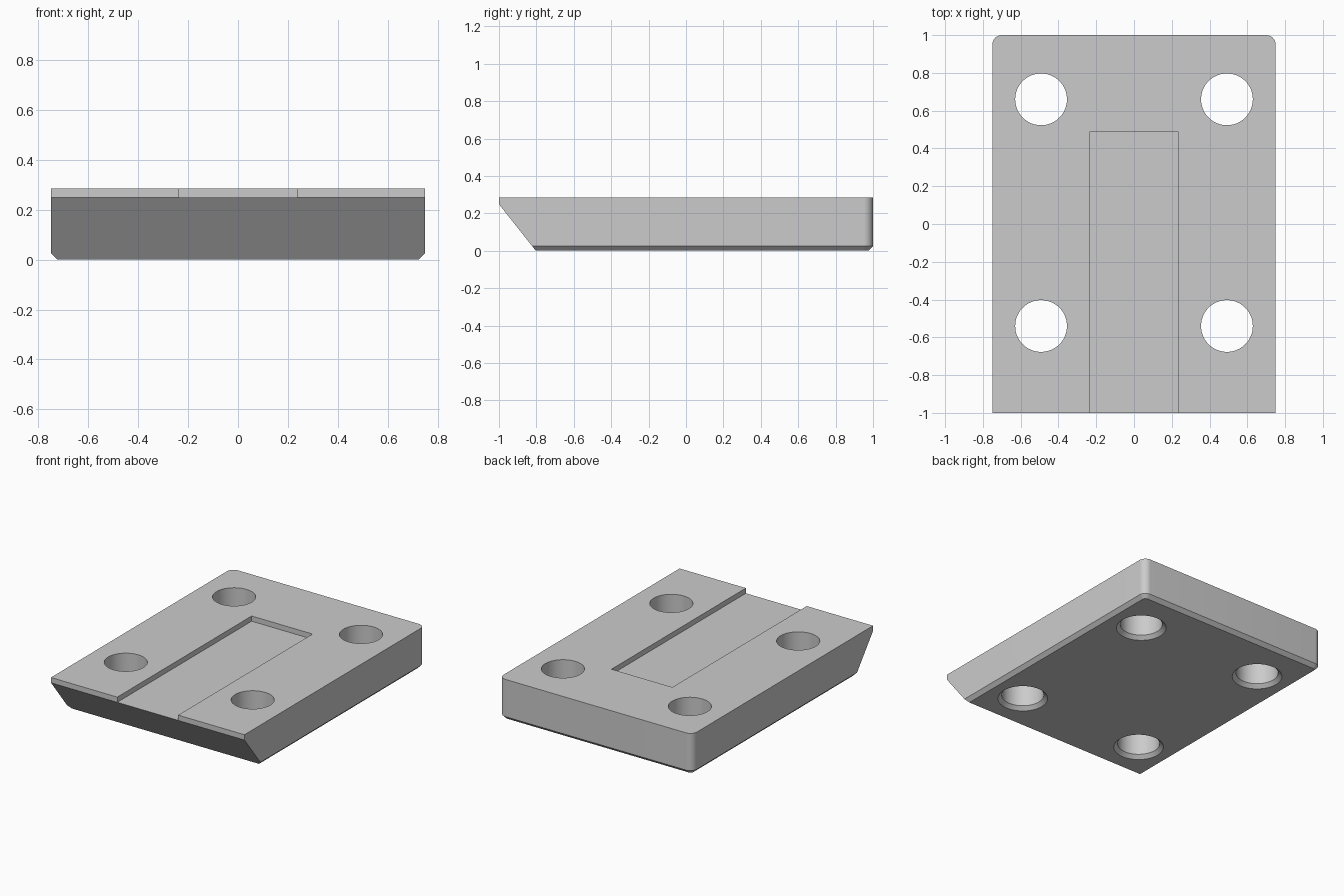
import bpy, bmesh, math
from mathutils import Vector

cube = bpy.data.objects.get("Cube")
if cube:
    bpy.data.objects.remove(cube, do_unlink=True)

HALF_W, HALF_L, TOP = 0.75, 1.0, 0.286
CHAMFER, CORNER = 0.025, 0.05
GROOVE_FLOOR = 0.249

grey = bpy.data.materials.new("plain grey")
grey.use_nodes = True
grey.diffuse_color = (0.6, 0.6, 0.6, 1)
grey.node_tree.nodes["Principled BSDF"].inputs["Base Color"].default_value = (0.6, 0.6, 0.6, 1)


def loft(bm, rings):
    """Closed solid through a stack of equal-length point rings."""
    rows = [[bm.verts.new(p) for p in ring] for ring in rings]
    for a, b in zip(rows, rows[1:]):
        for i in range(len(a)):
            j = (i + 1) % len(a)
            bm.faces.new((a[i], a[j], b[j], b[i]))
    bm.faces.new(rows[0][::-1])
    bm.faces.new(rows[-1])


def circle(x, y, z, r, n=64):
    return [(x + r * math.cos(2 * math.pi * i / n),
             y + r * math.sin(2 * math.pi * i / n), z) for i in range(n)]


def outline(z, inset):
    """Square front corners, rounded back corners."""
    w, l, r = HALF_W - inset, HALF_L - inset, CORNER - inset
    pts = [(-w, -HALF_L, z), (w, -HALF_L, z)]
    for start, cx in ((0, w - r), (90, r - w)):
        for i in range(13):
            a = math.radians(start + 90 * i / 12)
            pts.append((cx + r * math.cos(a), l - r + r * math.sin(a), z))
    return pts


def make_object(name, bm):
    bmesh.ops.recalc_face_normals(bm, faces=bm.faces)
    mesh = bpy.data.meshes.new(name)
    bm.to_mesh(mesh)
    bm.free()
    obj = bpy.data.objects.new(name, mesh)
    bpy.context.collection.objects.link(obj)
    mesh.materials.append(grey)
    return obj


# Plate with chamfered lower edge and undercut front
bm = bmesh.new()
loft(bm, [outline(0, CHAMFER), outline(CHAMFER, 0), outline(TOP, 0)])
slope = Vector((0, -GROOVE_FLOOR, -0.197))
bmesh.ops.bisect_plane(bm, geom=bm.verts[:] + bm.edges[:] + bm.faces[:],
                       plane_co=(0, -HALF_L, GROOVE_FLOOR), plane_no=slope, clear_outer=True)
bmesh.ops.holes_fill(bm, edges=[e for e in bm.edges if e.is_boundary])
plate = make_object("mounting_plate", bm)

# Four through holes, countersunk underneath
bm = bmesh.new()
R = 0.137
for x in (-0.492, 0.492):
    for y in (-0.54, 0.66):
        loft(bm, [circle(x, y, -CHAMFER, R + 2 * CHAMFER),
                  circle(x, y, CHAMFER, R), circle(x, y, TOP + 0.1, R)])
holes = make_object("hole_cutter", bm)

# Shallow groove open at the front
bm = bmesh.new()
gw, back = 0.236, 0.488
loft(bm, [[(-gw, -1.2, z), (gw, -1.2, z), (gw, back, z), (-gw, back, z)]
          for z in (GROOVE_FLOOR + 0.0005, TOP + 0.1)])
groove = make_object("groove_cutter", bm)

bpy.ops.object.select_all(action='DESELECT')
bpy.context.view_layer.objects.active = plate
plate.select_set(True)
for cutter in (holes, groove):
    cutter.hide_render = True
    mod = plate.modifiers.new(cutter.name, 'BOOLEAN')
    mod.operation = 'DIFFERENCE'
    mod.solver = 'EXACT'
    mod.object = cutter
    bpy.ops.object.modifier_apply(modifier=mod.name)
    bpy.data.objects.remove(cutter, do_unlink=True)

bpy.ops.object.shade_smooth_by_angle(angle=math.radians(30))
